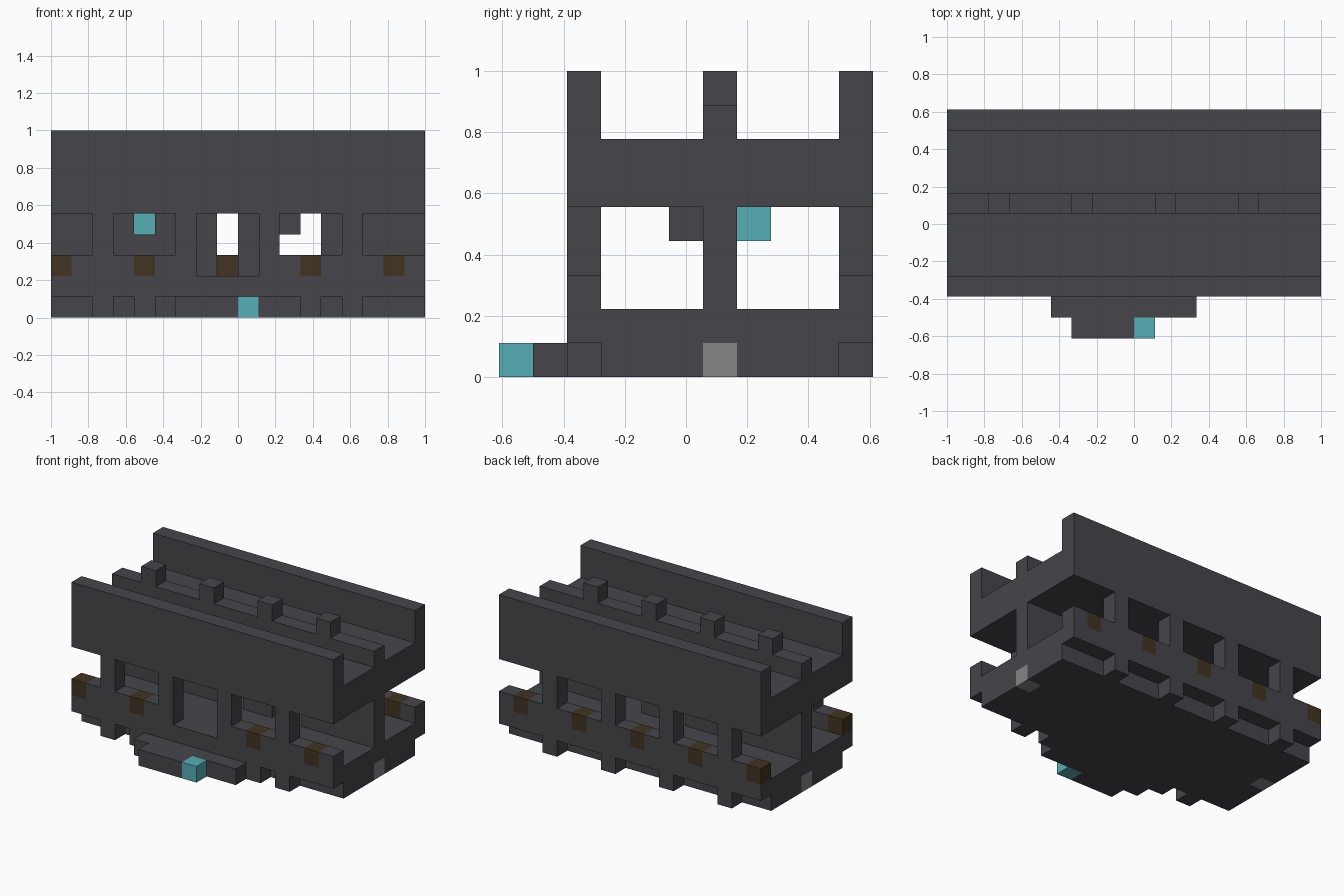
import bpy
import bmesh
from mathutils import Matrix, Vector

default = bpy.data.objects.get("Cube")
if default:
    bpy.data.objects.remove(default, do_unlink=True)

U = 1 / 9                       # edge of one block
W, D, H = 18, 11, 9             # size in blocks
FRONT, MIDDLE, BACK = 2, 6, 10  # wall rows along y
POSTS = range(2, W, 4)          # columns that carry posts
ACCENTS = range(0, W, 4)        # columns with brown blocks


def material(name, rgb):
    m = bpy.data.materials.new(name)
    m.use_nodes = True
    color = (*rgb, 1)
    m.diffuse_color = color
    m.node_tree.nodes["Principled BSDF"].inputs["Base Color"].default_value = color
    return m


stone = material("dark stone", (0.061, 0.060, 0.069))
cyan = material("cyan", (0.095, 0.418, 0.468))
brown = material("dark brown", (0.054, 0.034, 0.016))
grey = material("mid grey", (0.235, 0.235, 0.235))


def part(name, mat, boxes):
    """One object from block boxes given as (x range, y range, z range)."""
    bm = bmesh.new()
    for box in boxes:
        lo = Vector([r[0] for r in box])
        hi = Vector([r[1] for r in box])
        center = ((lo + hi) / 2 - Vector((W / 2, D / 2, 0))) * U
        size = (hi - lo) * U
        bmesh.ops.create_cube(bm, size=1, matrix=Matrix.Translation(center) @ Matrix.Diagonal((*size, 1)))
    mesh = bpy.data.meshes.new(name)
    bm.to_mesh(mesh)
    bm.free()
    mesh.materials.append(mat)
    obj = bpy.data.objects.new(name, mesh)
    bpy.context.collection.objects.link(obj)


def cell(i):
    return (i, i + 1)


def spans(skip):
    """Runs of columns left over when the skipped columns are taken out."""
    edges = [-1, *sorted(skip), W]
    return [(a + 1, b) for a, b in zip(edges, edges[1:]) if b > a + 1]


FULL = (0, W)

# Floor slab, leaving room for the grey end blocks
part("floor_slab", stone, [
    (FULL, (FRONT + 1, MIDDLE), (0, 1)),
    ((1, W - 1), cell(MIDDLE), (0, 1)),
    (FULL, (MIDDLE + 1, BACK), (0, 1)),
    (FULL, (FRONT, BACK + 1), (1, 2))])
part("end_blocks", grey, [(cell(i), cell(MIDDLE), (0, 1)) for i in (0, W - 1)])

# Footings below the outer walls, and the entrance steps
part("front_footings", stone, [(x, cell(FRONT), (0, 1)) for x in (cell(2), (4, 13), cell(14))])
part("back_footings", stone, [(cell(i), cell(BACK), (0, 1)) for i in POSTS])
part("upper_step", stone, [((5, 12), (1, 2), (0, 1))])
part("lower_step", stone, [((6, 9), (0, 1), (0, 1))])
part("step_lamp", cyan, [(cell(9), (0, 1), (0, 1))])

# Sills, posts and upper walls of the two long sides
doorway = {7, 8, 9}
for side, row, gap in (("front", FRONT, doorway), ("back", BACK, set())):
    part(side + "_sill", stone, [(x, cell(row), (2, 3)) for x in spans(set(ACCENTS) | gap)])
    part(side + "_sill_blocks", brown, [(cell(i), cell(row), (2, 3)) for i in ACCENTS if i not in gap])
    part(side + "_posts", stone, [(cell(i), cell(row), (3, 5)) for i in POSTS])
    part(side + "_parapet", stone, [(FULL, cell(row), (7, H))])

# Middle wall with two doorways and a small opening
part("middle_wall", stone,
     [(x, cell(MIDDLE), (2, 4)) for x in spans({8, 11, 12})] +
     [(x, cell(MIDDLE), (4, 5)) for x in spans({4, 8, 11, 12})])
part("hanging_block", stone, [(cell(11), cell(MIDDLE - 1), (4, 5))])
part("hanging_lamp", cyan, [(cell(4), cell(MIDDLE + 1), (4, 5))])

# Roof slab and the ridge with its raised blocks
part("roof_slab", stone, [(FULL, (FRONT, BACK + 1), (5, 7))])
part("roof_ridge", stone, [(FULL, cell(MIDDLE), (7, 8))])
part("ridge_blocks", stone, [(cell(i), cell(MIDDLE), (8, H)) for i in POSTS])
